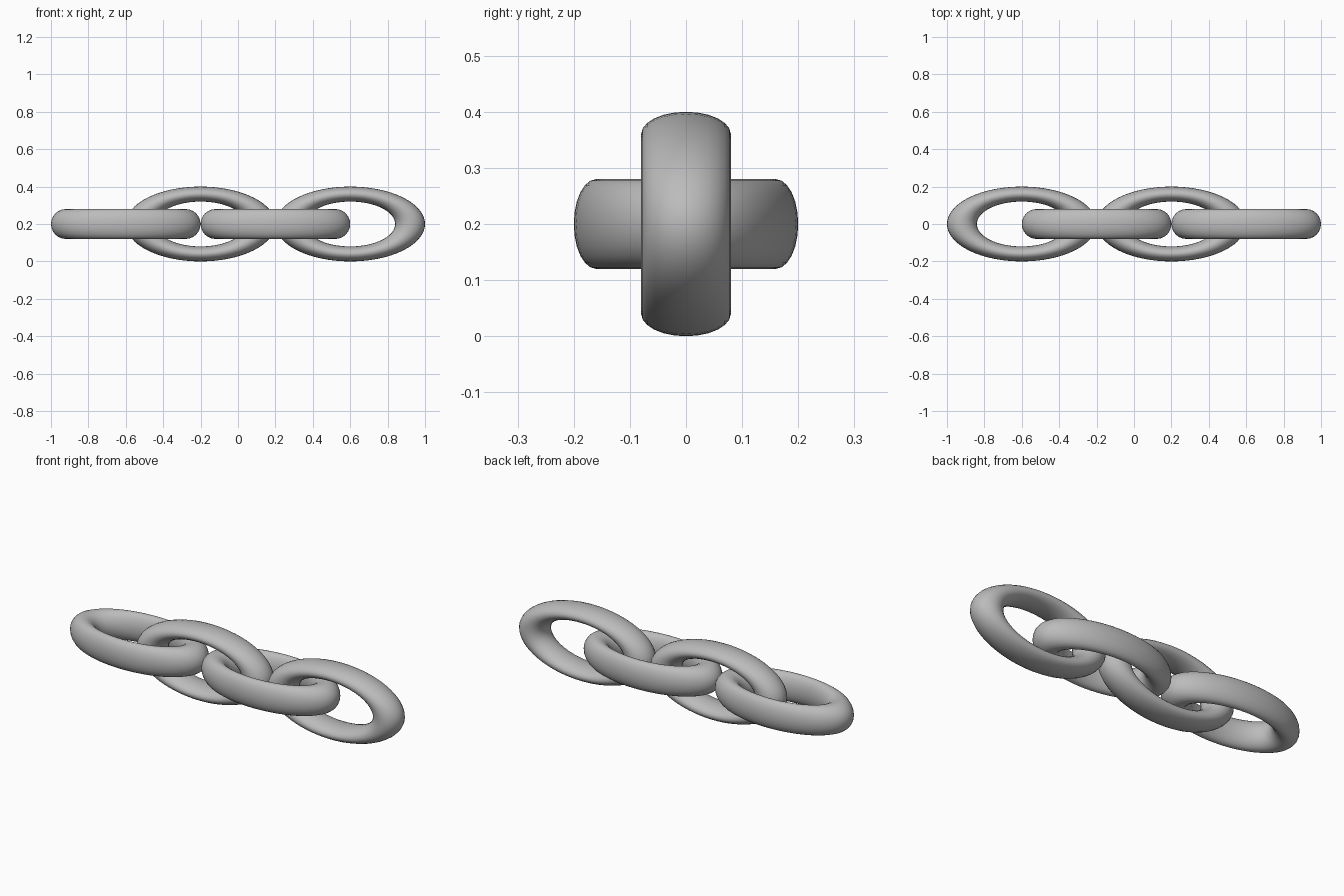
import bpy
import math

cube = bpy.data.objects.get("Cube")
if cube:
    bpy.data.objects.remove(cube, do_unlink=True)

# Plain grey metal
GREY = (0.5, 0.5, 0.5, 1.0)
metal = bpy.data.materials.new("grey_metal")
metal.use_nodes = True
metal.diffuse_color = GREY
metal.node_tree.nodes["Principled BSDF"].inputs["Base Color"].default_value = GREY


def chain_link(name, x, upright):
    """An oval link: a ring squeezed to half its width."""
    bpy.ops.mesh.primitive_torus_add(
        major_radius=0.32, minor_radius=0.08,
        major_segments=64, minor_segments=24,
        location=(x, 0, 0.2),
        rotation=(math.pi / 2 if upright else 0, 0, 0))
    link = bpy.context.object
    link.name = name
    link.scale.y = 0.5
    bpy.ops.object.transform_apply(location=False, rotation=True, scale=True)
    link.data.materials.append(metal)
    bpy.ops.object.shade_smooth()


# Four interlocked links, alternately flat and upright
for i in range(4):
    upright = i % 2 == 1
    kind = "upright" if upright else "flat"
    chain_link(f"{kind}_link_{i // 2 + 1}", -0.6 + 0.4 * i, upright)
